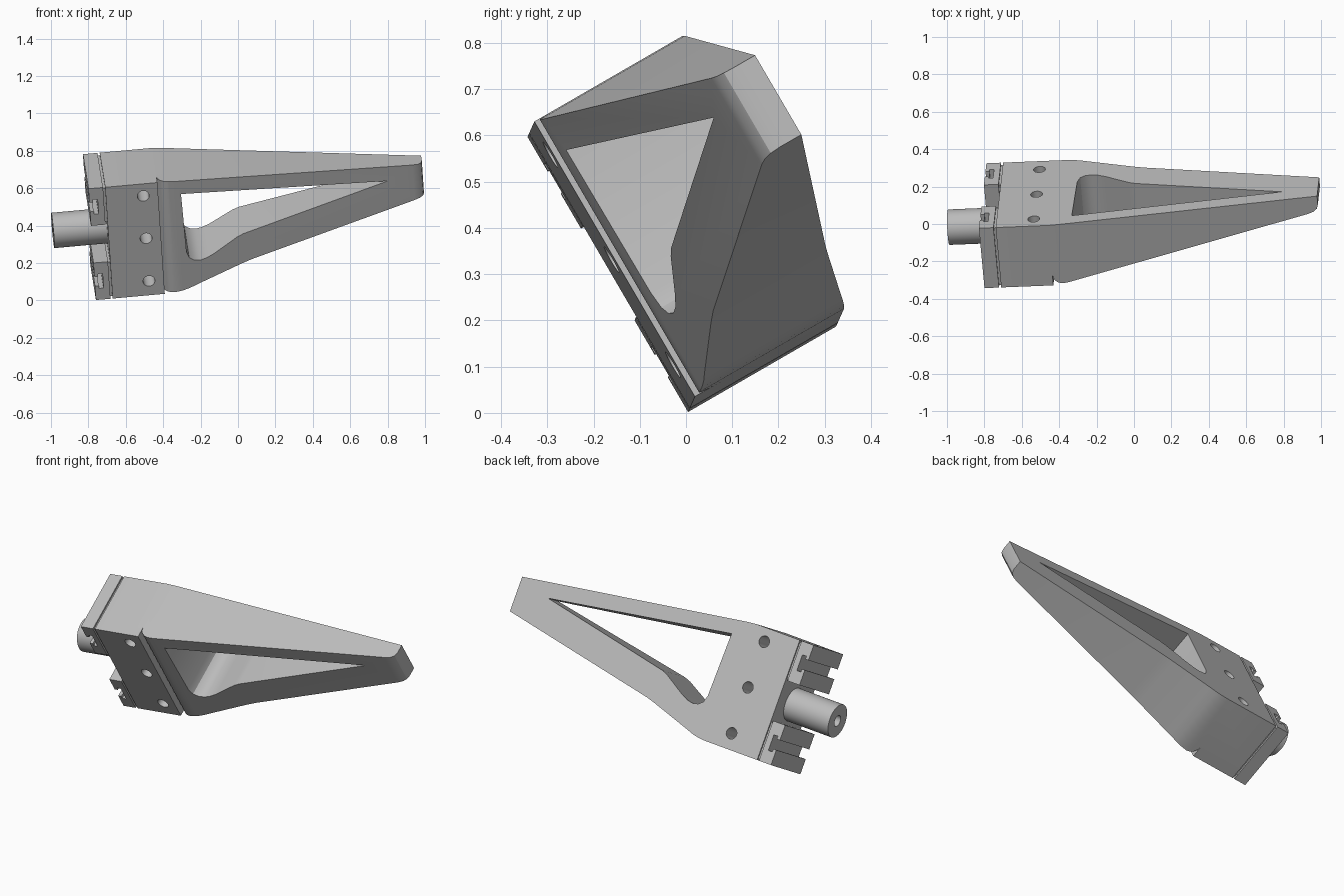
import bpy
from math import radians
from mathutils import Matrix, Vector

cube = bpy.data.objects.get("Cube")
if cube:
    bpy.data.objects.remove(cube, do_unlink=True)

# Local frame: X along the arm, Y across its thickness, Z up the flange
along = Vector((0.995, 0.04, 0.09)).normalized()
across = Vector((-0.08, 0.866, 0.5))
across = (across - along * across.dot(along)).normalized()
rise = along.cross(across)
frame = Matrix((along, across, rise)).transposed().to_4x4()
frame.translation = (-0.67, 0.008, 0.01)

grey = bpy.data.materials.new("plain_grey")
grey.use_nodes = True
grey.diffuse_color = (0.5, 0.5, 0.5, 1)
grey.node_tree.nodes["Principled BSDF"].inputs["Base Color"].default_value = (0.5, 0.5, 0.5, 1)

HEIGHT, DEPTH = 0.69, 0.371


def prism(name, points, axis, low, high):
    """Extrude a 2D outline along local Y (points are x,z) or Z (points are x,y)."""
    def place(p, t):
        return (p[0], t, p[1]) if axis == "Y" else (p[0], p[1], t)
    n = len(points)
    verts = [place(p, t) for t in (low, high) for p in points]
    faces = [list(range(n)), list(range(2 * n - 1, n - 1, -1))]
    faces += [[(i + 1) % n, i, n + i, n + (i + 1) % n] for i in range(n)]
    mesh = bpy.data.meshes.new(name)
    mesh.from_pydata(verts, [], faces)
    obj = bpy.data.objects.new(name, mesh)
    bpy.context.collection.objects.link(obj)
    mesh.materials.append(grey)
    select(obj)
    bpy.ops.object.mode_set(mode="EDIT")
    bpy.ops.mesh.select_all(action="SELECT")
    bpy.ops.mesh.normals_make_consistent(inside=False)
    bpy.ops.object.mode_set(mode="OBJECT")
    return obj


def box(name, x, y, z):
    outline = [(x[0], z[0]), (x[1], z[0]), (x[1], z[1]), (x[0], z[1])]
    return prism(name, outline, "Y", *y)


def rod(name, radius, length, center, rotation, sides=40):
    bpy.ops.mesh.primitive_cylinder_add(vertices=sides, radius=radius, depth=length)
    obj = bpy.context.object
    obj.name = name
    obj.data.transform(Matrix.Translation(center) @ rotation)
    obj.data.materials.append(grey)
    return obj


def select(obj):
    bpy.ops.object.select_all(action="DESELECT")
    obj.select_set(True)
    bpy.context.view_layer.objects.active = obj


def combine(obj, tool, operation):
    mod = obj.modifiers.new("cut", "BOOLEAN")
    mod.operation, mod.object, mod.solver = operation, tool, "EXACT"
    select(obj)
    bpy.ops.object.modifier_apply(modifier=mod.name)
    bpy.data.objects.remove(tool, do_unlink=True)


def finish(obj):
    obj.data.transform(frame)
    select(obj)
    bpy.ops.object.shade_smooth_by_angle(angle=radians(30))


# Bracket: side outline intersected with tapered plan outline
side = [(0, 0), (0.34, 0), (0.38, 0.003), (0.42, 0.011), (0.46, 0.024),
        (0.70, 0.097), (0.76, 0.113), (1.715, 0.293), (1.715, 0.492),
        (0.34, 0.684), (0.28, HEIGHT), (0, HEIGHT)]
plan = [(0, 0), (0.28, 0), (0.28, 0.065), (0.283, 0.045), (0.292, 0.028),
        (0.31, 0.014), (0.335, 0.008), (0.37, 0.012), (1.66, 0.268),
        (1.69, 0.278), (1.708, 0.294), (1.715, 0.318), (1.715, DEPTH), (0, DEPTH)]
bracket = prism("bracket", side, "Y", -0.1, 0.6)
combine(bracket, prism("plan_cutter", plan, "Z", -0.2, 0.9), "INTERSECT")

# Triangular window with rounded lower corner
window = [(0.403, 0.595), (1.523, 0.431), (0.725, 0.279), (0.69, 0.266),
          (0.56, 0.192), (0.52, 0.175), (0.485, 0.168), (0.45, 0.175),
          (0.425, 0.195), (0.412, 0.235)]
combine(bracket, prism("window_cutter", window, "Y", -0.2, 0.7), "DIFFERENCE")

# Mounting holes
for z in (0.088, 0.352, 0.615):
    hole = rod("hole_cutter", 0.032, 1, (0.2, 0.2, z), Matrix.Rotation(radians(90), 4, "X"), 28)
    combine(bracket, hole, "DIFFERENCE")
finish(bracket)

# Slotted clamp blocks at both ends of the flange
for name, low in (("lower_clamp", 0), ("upper_clamp", 0.46)):
    mid = low + 0.115
    clamp = box(name, (-0.09, -0.012), (0, DEPTH), (low, low + 0.23))
    combine(clamp, box("neck_cutter", (-0.2, -0.06), (-0.1, 0.5), (mid - 0.028, mid + 0.028)), "DIFFERENCE")
    combine(clamp, box("slot_cutter", (-0.07, -0.045), (-0.1, 0.5), (mid - 0.045, mid + 0.045)), "DIFFERENCE")
    finish(clamp)
    finish(box(name + "_spacer", (-0.013, 0.002), (0.01, DEPTH - 0.01), (low + 0.01, low + 0.22)))

# Hollow-ended spigot
turn = Matrix.Rotation(radians(90), 4, "Y")
spigot = rod("spigot", 0.095, 0.29, (-0.142, DEPTH / 2, HEIGHT / 2), turn)
combine(spigot, rod("bore_cutter", 0.032, 0.3, (-0.26, DEPTH / 2, HEIGHT / 2), turn, 28), "DIFFERENCE")
finish(spigot)
